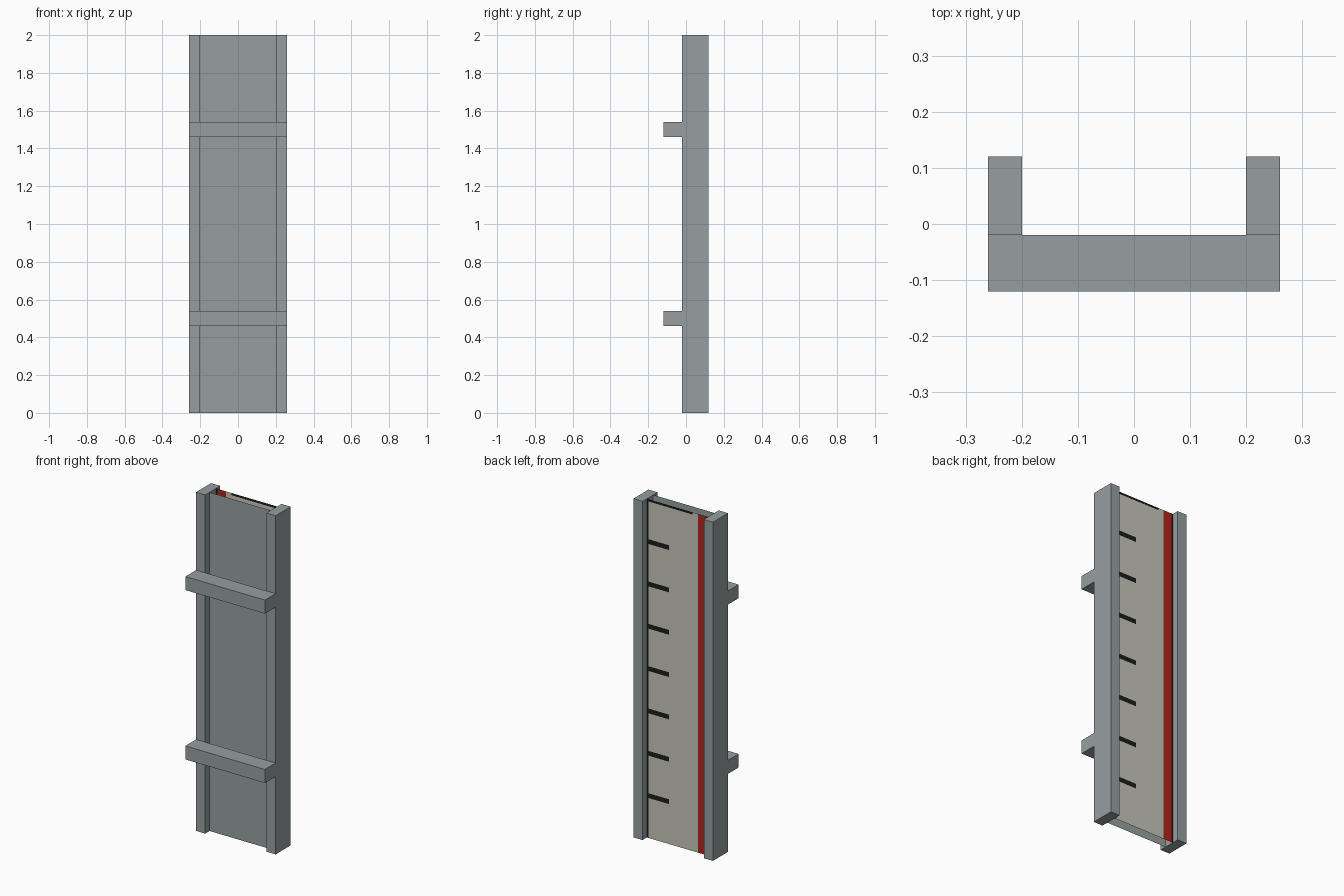
import bpy, bmesh

if "Cube" in bpy.data.objects:
    bpy.data.objects.remove(bpy.data.objects["Cube"])


def material(name, rgb):
    m = bpy.data.materials.new(name)
    m.diffuse_color = (*rgb, 1.0)
    m.use_nodes = True
    m.node_tree.nodes["Principled BSDF"].inputs["Base Color"].default_value = m.diffuse_color
    return m


STEEL = material("steel_grey", (0.31, 0.345, 0.355))
CREAM = material("cream", (0.57, 0.57, 0.50))
RED = material("red", (0.44, 0.018, 0.011))
BLACK = material("black", (0.012, 0.012, 0.012))


def finish(name, bm, mats):
    me = bpy.data.meshes.new(name)
    bm.to_mesh(me)
    bm.free()
    for m in mats:
        me.materials.append(m)
    ob = bpy.data.objects.new(name, me)
    bpy.context.collection.objects.link(ob)
    return ob


def box(name, lo, hi):
    bm = bmesh.new()
    bmesh.ops.create_cube(bm, size=1)
    for v in bm.verts:
        v.co = [lo[i] + (v.co[i] + 0.5) * (hi[i] - lo[i]) for i in range(3)]
    return finish(name, bm, [STEEL])


# Side posts
for side, x in (("left", -0.23), ("right", 0.23)):
    box(side + "_post", (x - 0.03, -0.02, 0), (x + 0.03, 0.12, 2))

# Front cross bars
for label, z in (("lower", 0.5), ("upper", 1.5)):
    box(label + "_cross_bar", (-0.26, -0.12, z - 0.04), (0.26, -0.02, z + 0.04))


def sheet(name, y, xs, zs, facing_back, mats, rule):
    """Upright open sheet cut along xs and zs, coloured by a rule."""
    bm = bmesh.new()
    grid = [[bm.verts.new((x, y, z)) for x in xs] for z in zs]
    for j in range(len(zs) - 1):
        for i in range(len(xs) - 1):
            q = [grid[j][i], grid[j][i + 1], grid[j + 1][i + 1], grid[j + 1][i]]
            f = bm.faces.new(q[::-1] if facing_back else q)
            c = f.calc_center_median()
            f.material_index = rule(c.x, c.z)
    return finish(name, bm, mats)


# Plain front sheet
sheet("front_panel", 0.02, [-0.2, 0.2], [0, 2], False, [STEEL], lambda x, z: 0)

# Gauge sheet on the back: dark edges, red stripe, scale marks
TICKS = [0.25 * k for k in range(1, 8)]
HALF = 0.014


def gauge_colour(x, z):
    if abs(x) > 0.19:
        return 2
    if x < -0.135:
        return 1
    if z > 1.987 and x > -0.1:
        return 2
    if x > 0.055 and any(abs(z - t) < HALF for t in TICKS):
        return 2
    return 0


zs = [0] + [t + d for t in TICKS for d in (-HALF, HALF)] + [1.987, 2]
sheet("gauge_panel", 0.08, [-0.2, -0.19, -0.135, -0.1, 0.055, 0.19, 0.2], zs,
      True, [CREAM, RED, BLACK], gauge_colour)
